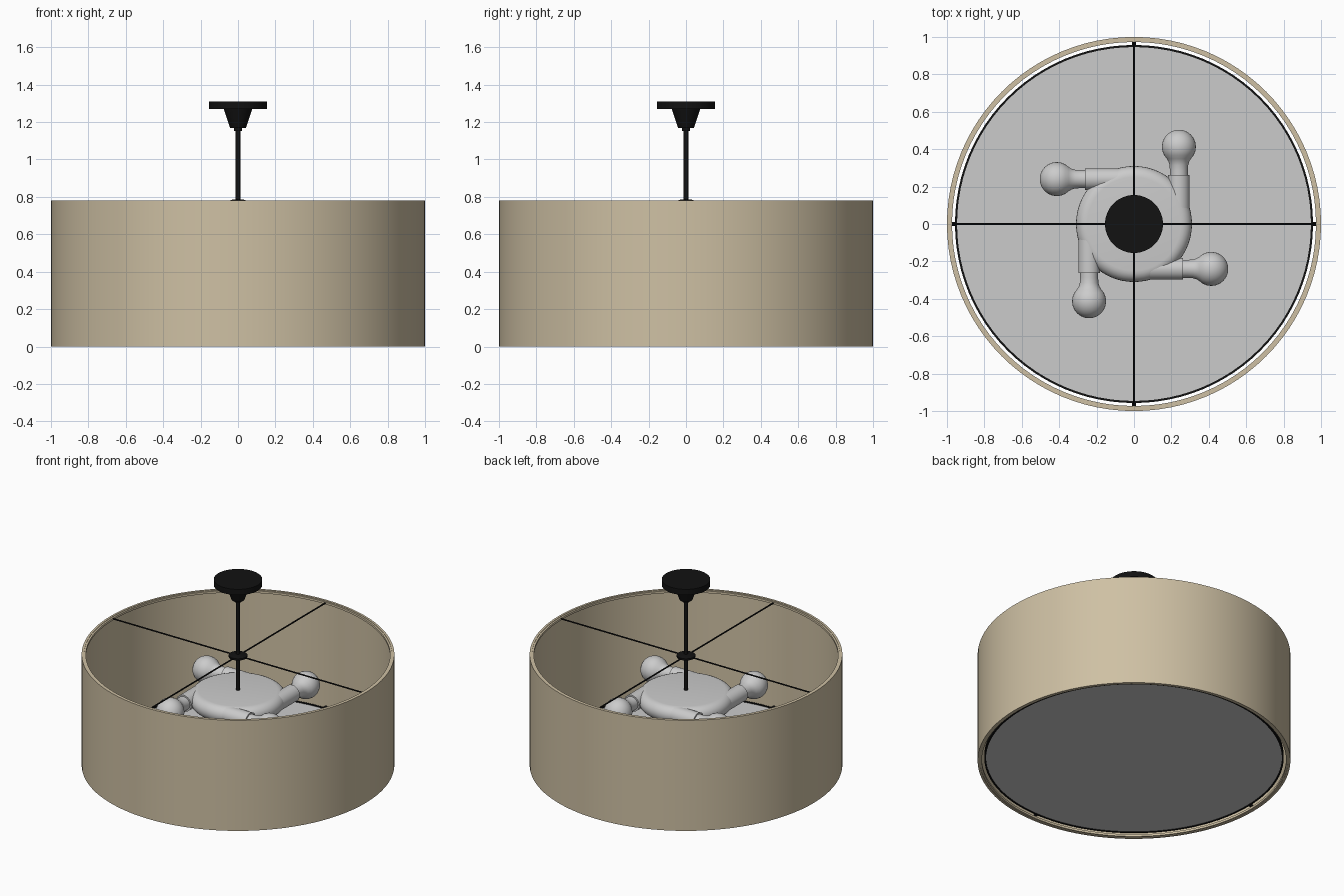
import bpy, bmesh
from math import sin, cos, pi, radians
from mathutils import Matrix

if "Cube" in bpy.data.objects:
    bpy.data.objects.remove(bpy.data.objects["Cube"])


def material(name, rgb):
    m = bpy.data.materials.new(name)
    m.diffuse_color = (*rgb, 1)
    m.use_nodes = True
    m.node_tree.nodes["Principled BSDF"].inputs["Base Color"].default_value = m.diffuse_color
    return m


LINEN = material("linen", (0.62, 0.53, 0.37))
BLACK = material("black_metal", (0.006, 0.006, 0.006))


def lathe(name, profile, mat=None, segs=48, closed=False, matrix=Matrix()):
    """Revolve (radius, height) points around z; closed joins the last point to the first."""
    bm = bmesh.new()
    rings = []
    for r, z in profile:
        if r == 0:
            rings.append([bm.verts.new((0, 0, z))] * segs)
        else:
            rings.append([bm.verts.new((r * cos(2 * pi * i / segs), r * sin(2 * pi * i / segs), z))
                          for i in range(segs)])
    pairs = list(zip(rings, rings[1:]))
    if closed:
        pairs.append((rings[-1], rings[0]))
    for a, b in pairs:
        for i in range(segs):
            j = (i + 1) % segs
            bm.faces.new(list(dict.fromkeys((a[i], a[j], b[j], b[i]))))
    bmesh.ops.recalc_face_normals(bm, faces=bm.faces)
    mesh = bpy.data.meshes.new(name)
    bm.to_mesh(mesh)
    bm.free()
    mesh.shade_smooth()
    mesh.set_sharp_from_angle(angle=radians(35))
    if mat:
        mesh.materials.append(mat)
    ob = bpy.data.objects.new(name, mesh)
    ob.matrix_world = matrix
    bpy.context.collection.objects.link(ob)
    return ob


def ring(name, r0, r1, z0, z1, mat, segs=96):
    return lathe(name, [(r0, z0), (r1, z0), (r1, z1), (r0, z1)], mat, segs, closed=True)


def rod(name, r, z0, z1, mat, segs=16, matrix=Matrix()):
    return lathe(name, [(0, z0), (r, z0), (r, z1), (0, z1)], mat, segs, matrix=matrix)


# Drum shade with thin inner hoops at both rims
ring("shade", 0.985, 1.0, 0.0, 0.78, LINEN)
ring("top_hoop", 0.973, 0.986, 0.762, 0.777, LINEN)
ring("bottom_hoop", 0.973, 0.986, 0.003, 0.018, LINEN)

# Diffuser plate and its black rim
rod("diffuser", 0.948, 0.022, 0.036, None, 96)
ring("diffuser_rim", 0.946, 0.957, 0.018, 0.042, BLACK)

# Ceiling canopy, stem and hub
lathe("canopy", [(0, 1.31), (0.155, 1.31), (0.155, 1.27), (0.076, 1.27), (0.042, 1.168),
                 (0.022, 1.168), (0.022, 1.153), (0, 1.153)], BLACK)
rod("stem", 0.013, 0.50, 1.16, BLACK)
lathe("hub", [(0, 0.785), (0.03, 0.785), (0.06, 0.776), (0.06, 0.764), (0.03, 0.755), (0, 0.755)],
      BLACK, 32)

# Lamp body: puck with a fully rounded edge
edge = [(0.25 + 0.06 * cos(a), 0.47 + 0.06 * sin(a))
        for a in (radians(-90 + 15 * i) for i in range(13))]
lathe("lamp_body", [(0, 0.41)] + edge + [(0, 0.53)], None, 64)

# Bulb outline: neck flowing into a globe
globe = [(0.091 * sin(a), 0.413 - 0.091 * cos(a))
         for a in (radians(45 + 15 * i) for i in range(9))]
bulb = [(0, 0.25), (0.048, 0.25), (0.048, 0.285), (0.05, 0.315), (0.056, 0.335)] + globe + [(0, 0.504)]

# Four-way repeats: spokes, plate clips, sockets and bulbs
for k in range(4):
    turn = Matrix.Rotation(-k * pi / 2, 4, 'Z')
    lay = Matrix.Rotation(-pi / 2, 4, 'Y')
    rod(f"spoke_{k + 1}", 0.005, 0.03, 0.985, BLACK, 8, turn @ Matrix.Translation((0, 0, 0.77)) @ lay)
    rod(f"clip_{k + 1}", 0.01, 0.95, 0.987, BLACK, 12, turn @ Matrix.Translation((0, 0, 0.032)) @ lay)
    arm = turn @ Matrix.Translation((0, 0.24, 0.47)) @ lay
    rod(f"socket_{k + 1}", 0.058, 0.0, 0.263, None, 32, arm)
    lathe(f"bulb_{k + 1}", bulb, None, 32, matrix=arm)
